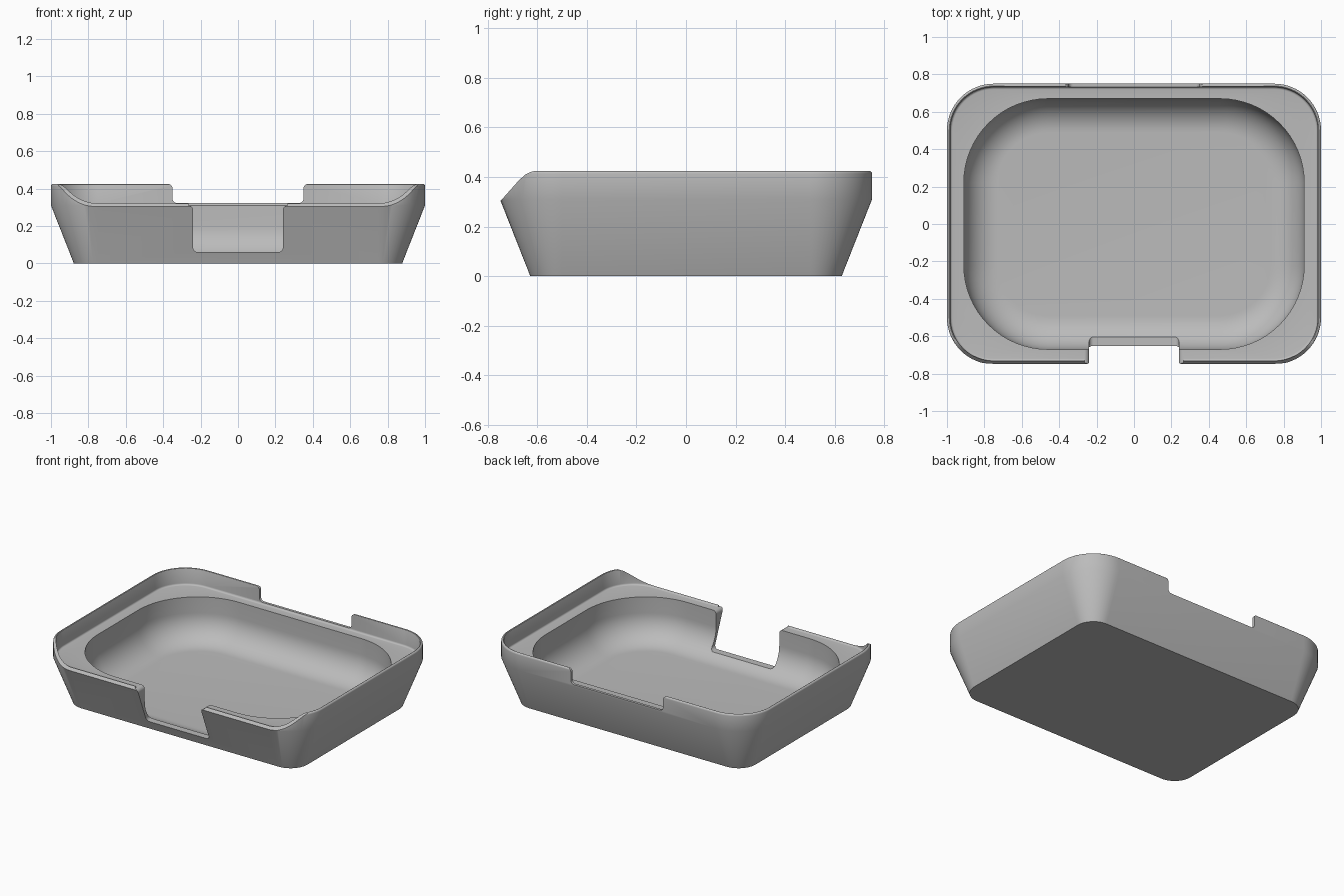
import bpy, bmesh
from math import sin, cos, pi, radians
from mathutils import Vector

cube = bpy.data.objects.get("Cube")
if cube:
    bpy.data.objects.remove(cube, do_unlink=True)

grey = bpy.data.materials.new("plain grey")
grey.use_nodes = True
GREY = (0.5, 0.5, 0.5, 1)
grey.diffuse_color = GREY
grey.node_tree.nodes["Principled BSDF"].inputs["Base Color"].default_value = GREY

WALL, KINK, TOP, FLOOR = (1.0, 0.75, 0.25), 0.31, 0.425, 0.02
POCKET, FILLET, STEPS = (0.91, 0.67, 0.45), 0.18, 16


def arc(cx, cy, r, start, end, n=8):
    """Points along an arc, angles in degrees."""
    angles = [radians(start + (end - start) * i / n) for i in range(n + 1)]
    return [(cx + r * cos(a), cy + r * sin(a)) for a in angles]


def rounded_rect(size, inset):
    hx, hy, r = (s - inset for s in size)
    pts = []
    for k, (sx, sy) in enumerate([(1, 1), (-1, 1), (-1, -1), (1, -1)]):
        pts += arc(sx * (hx - r), sy * (hy - r), r, 90 * k, 90 * k + 90, STEPS)
    return pts


def make_object(name, bm):
    bmesh.ops.recalc_face_normals(bm, faces=bm.faces)
    mesh = bpy.data.meshes.new(name)
    bm.to_mesh(mesh)
    bm.free()
    mesh.materials.append(grey)
    obj = bpy.data.objects.new(name, mesh)
    bpy.context.collection.objects.link(obj)
    return obj


def loft(name, rings):
    bm = bmesh.new()
    loops = [[bm.verts.new((x, y, z)) for x, y in rounded_rect(size, inset)]
             for size, inset, z in rings]
    for a, b in zip(loops, loops[1:]):
        for i in range(len(a)):
            j = (i + 1) % len(a)
            bm.faces.new((a[i], a[j], b[j], b[i]))
    bm.faces.new(loops[0])
    bm.faces.new(loops[-1])
    return make_object(name, bm)


def prism(name, points, offset):
    bm = bmesh.new()
    face = bm.faces.new([bm.verts.new(p) for p in points])
    out = bmesh.ops.extrude_face_region(bm, geom=[face])
    verts = [v for v in out["geom"] if isinstance(v, bmesh.types.BMVert)]
    bmesh.ops.translate(bm, verts=verts, vec=Vector(offset))
    obj = make_object(name, bm)
    obj.hide_render = True
    return obj


def notch(name, half, bottom, top, r, y, depth):
    """Slot with rounded bottom corners and flared top corners."""
    side = arc(half - r, bottom + r, r, -90, 0)
    side += arc(half + r, top - r, r, 180, 90) + [(half + r, 0.6)]
    outline = side + [(-x, z) for x, z in reversed(side)]
    return prism(name, [(x, y, z) for x, z in outline], (0, depth, 0))


# Tray body: flared outer wall, thin rim, ledge, then a pocket with a soft floor
rings = [(WALL, 0.12 + 0.005, 0), (WALL, 0.12, 0.006), (WALL, 0, KINK)]
rings[0] = (WALL, 0.122, 0)
rings += [(WALL, 0.012 - x, z) for x, z in arc(0, TOP - 0.012, 0.012, 0, 90, 5)]
rings += [(WALL, 0.016, TOP - 0.002), (WALL, 0.018, TOP - 0.006)]
rings += [(WALL, 0.03 + x, z) for x, z in arc(0, KINK + 0.012, 0.012, 180, 270, 4)]
rings += [(POCKET, 0, KINK)]
rings += [(POCKET, FILLET - x, z)
          for x, z in arc(0, FLOOR + FILLET, FILLET, 0, -90, 14)]
tray = loft("tray", rings)

# Cutters: sloped front of the rim, front slot and shallow rear slot
slope = [(-0.9, 0.14), (-0.755, 0.295), (-0.675, 0.385), (-0.65, 0.408),
         (-0.63, 0.419), (-0.6, 0.427), (-0.6, 0.6), (-0.9, 0.6)]
cutters = [
    prism("front_slope_cutter", [(-1.2, y, z) for y, z in slope], (2.4, 0, 0)),
    notch("front_slot_cutter", 0.24, 0.06, KINK, 0.025, -0.9, 0.4),
    notch("rear_slot_cutter", 0.35, 0.322, TOP, 0.025, 0.7, 0.2),
]
bpy.context.view_layer.objects.active = tray
for cutter in cutters:
    mod = tray.modifiers.new(cutter.name, "BOOLEAN")
    mod.operation, mod.solver, mod.object = "DIFFERENCE", "EXACT", cutter
    bpy.ops.object.modifier_apply(modifier=mod.name)
    bpy.data.objects.remove(cutter, do_unlink=True)

# Smooth shading with crisp edges
bpy.ops.object.select_all(action="DESELECT")
tray.select_set(True)
bpy.ops.object.shade_smooth_by_angle(angle=radians(30))
